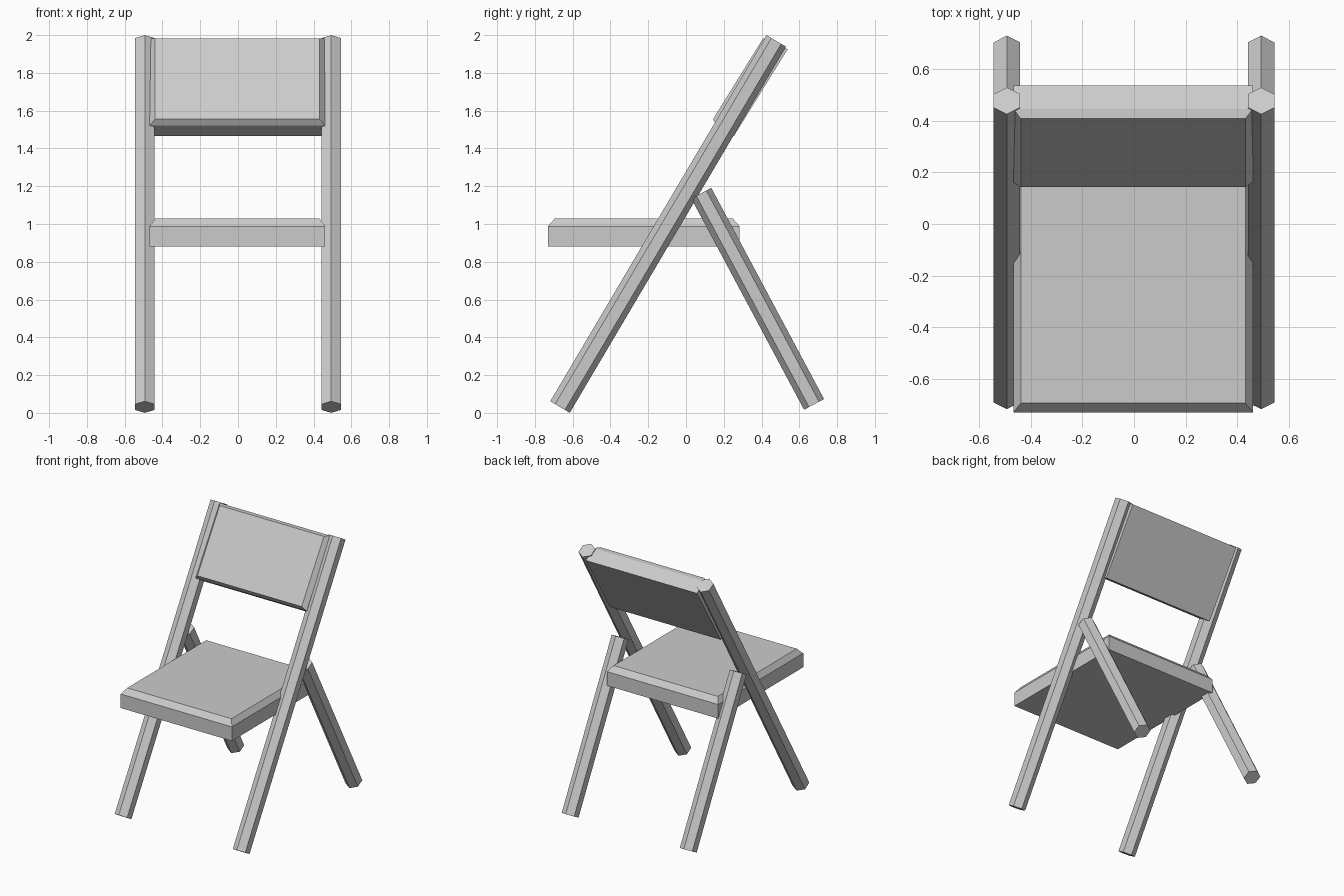
import bpy, bmesh, math
from mathutils import Vector

if "Cube" in bpy.data.objects:
    bpy.data.objects.remove(bpy.data.objects["Cube"])

LEG_X, LEG_R = 0.4935, 0.06


def make_object(name, bm):
    bmesh.ops.recalc_face_normals(bm, faces=bm.faces)
    mesh = bpy.data.meshes.new(name)
    bm.to_mesh(mesh)
    bm.free()
    obj = bpy.data.objects.new(name, mesh)
    bpy.context.collection.objects.link(obj)
    return obj


def loft(bm, rings):
    """Skin consecutive vertex rings and cap both ends."""
    rings = [[bm.verts.new(p) for p in ring] for ring in rings]
    for a, b in zip(rings, rings[1:]):
        n = len(a)
        for i in range(n):
            bm.faces.new((a[i], a[(i + 1) % n], b[(i + 1) % n], b[i]))
    bm.faces.new(rings[0])
    bm.faces.new(rings[-1])


def leg_pair(name, bottom, top):
    """Hexagonal bar between two (y, z) points, mirrored across x."""
    ends = [Vector((LEG_X, *p)) for p in (bottom, top)]
    axis = (ends[1] - ends[0]).normalized()
    side = Vector((1, 0, 0))
    edge = axis.cross(side)
    angles = [math.tau * i / 6 for i in range(6)]
    bm = bmesh.new()
    loft(bm, [[c + LEG_R * (edge * math.cos(a) + side * math.sin(a)) for a in angles]
              for c in ends])
    obj = make_object(name, bm)
    obj.modifiers.new("mirror", 'MIRROR')
    return obj


def cushion(name, start, along, normal, length, depth, lip, inset):
    """Flat slab with one chamfered face; lip is the height where the chamfer starts."""
    start, along, normal = (Vector((0, *p)) for p in (start, along, normal))

    def ring(h, dx, dl):
        x0, x1 = -0.468 + dx, 0.461 - dx
        return [Vector((x, 0, 0)) + start + along * l + normal * h
                for x, l in ((x0, dl), (x1, dl), (x1, length - dl), (x0, length - dl))]

    bm = bmesh.new()
    loft(bm, [ring(0, 0, 0), ring(lip, 0, 0), ring(depth, 0.029, inset)])
    return make_object(name, bm)


# Crossed legs; the front pair carries on up as the back posts
leg_pair("front_leg", (-0.667, 0.031), (0.478, 1.969))
leg_pair("rear_leg", (0.678, 0.045), (0.081, 1.163))

# Seat, chamfered on top
cushion("seat", (-0.731, 0.882), (1, 0), (0, 1), 1.015, 0.146, 0.106, 0.036)

# Backrest, tilted with the posts and chamfered on its front
tilt = math.atan2(0.85, 0.527)
u = (math.cos(tilt), math.sin(tilt))
cushion("backrest", (0.253, 1.465), u, (-u[1], u[0]), 0.541, 0.141, 0.108, 0.0185)
